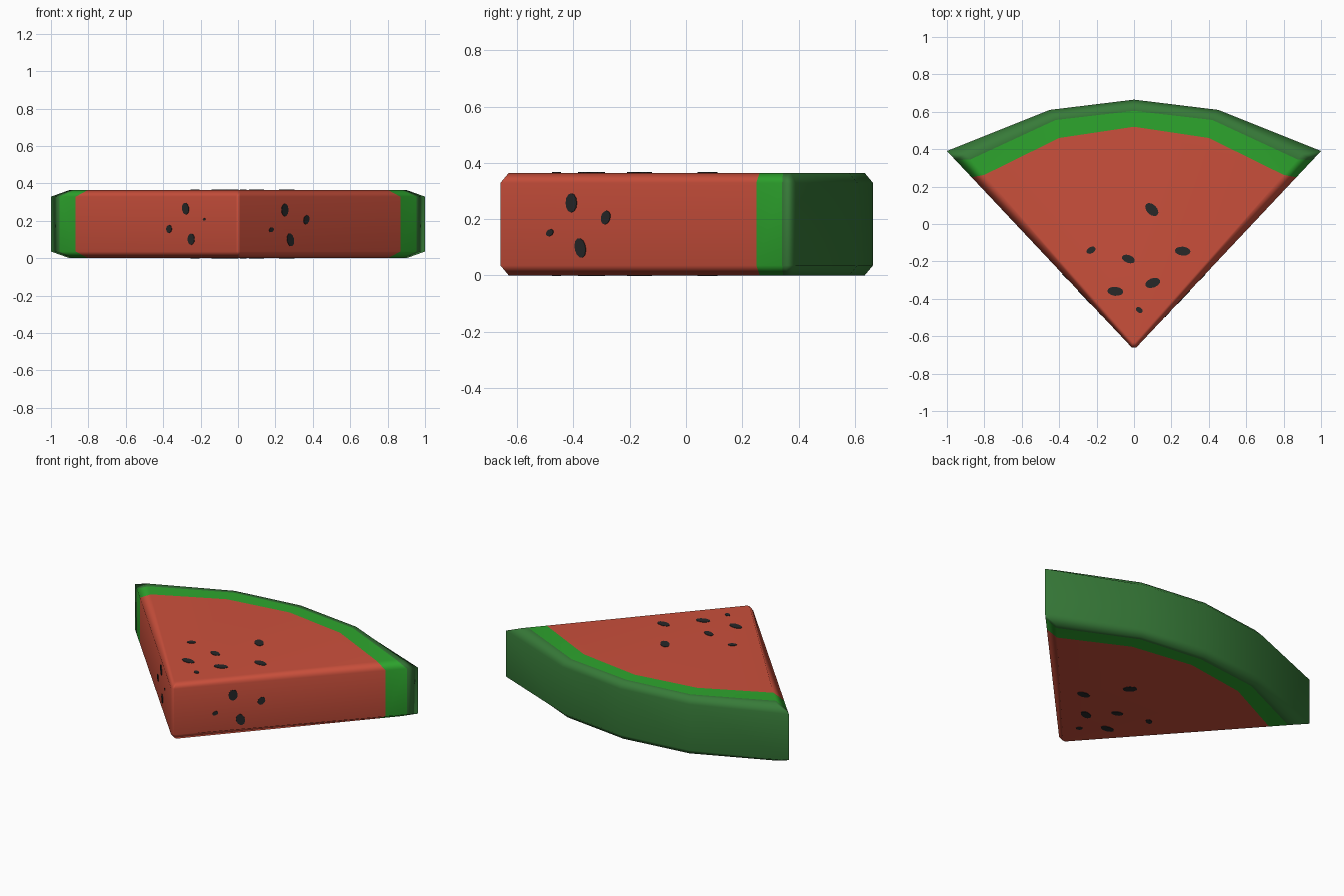
import bpy, bmesh, math
from mathutils import Vector, Matrix

if "Cube" in bpy.data.objects:
    bpy.data.objects.remove(bpy.data.objects["Cube"])


def material(name, color):
    m = bpy.data.materials.new(name)
    m.diffuse_color = (*color, 1)
    m.use_nodes = True
    m.node_tree.nodes["Principled BSDF"].inputs["Base Color"].default_value = m.diffuse_color
    return m


RED = material("red flesh", (0.60, 0.080, 0.045))
LIGHT = material("light green rind", (0.027, 0.38, 0.027))
DARK = material("dark green skin", (0.038, 0.195, 0.040))
SEED = material("black seed", (0.020, 0.021, 0.022))

H, BEVEL = 0.365, 0.036
TIP, CORNER = (0.012, -0.66), (1.0, 0.39)              # wall edge in plan
CAP_TIP, CAP_CORNER = (0.008, -0.63), (0.90, 0.373)    # bevelled edge of the caps


def on_line(a, b, y):
    """Point at height y on the plan line a-b."""
    return (a[0] + (b[0] - a[0]) * (y - a[1]) / (b[1] - a[1]), y)


def mirrored(half):
    """Centre-to-right points extended to a full left-to-right row."""
    return [(-x, y) for x, y in reversed(half) if x > 0] + half


# Plan rows, from skin to flesh
skin = mirrored([(0, 0.665), (0.45, 0.61), CORNER])
rim = mirrored([(0, 0.635), (0.43, 0.58), CAP_CORNER])
skin_end = mirrored([(0, 0.605), (0.42, 0.556), on_line(CAP_TIP, CAP_CORNER, 0.345)])
rind_end = mirrored([(0, 0.52), (0.40, 0.46), on_line(CAP_TIP, CAP_CORNER, 0.262)])
cap_tips = mirrored([CAP_TIP])
wall_tips = mirrored([TIP])
wall_rind = mirrored([on_line(TIP, CORNER, 0.25)])
wall_skin = mirrored([on_line(TIP, CORNER, 0.342)])

# Slice body
bm = bmesh.new()


def face(points, mat):
    f = bm.faces.new([bm.verts.new(p) for p in points])
    f.material_index = mat


def strip(a, za, b, zb, mat):
    """Quads between two plan rows at given heights."""
    for i in range(len(a) - 1):
        face([(*a[i], za), (*a[i + 1], za), (*b[i + 1], zb), (*b[i], zb)], mat)


low, high = BEVEL, H - BEVEL
for z_cap, z_wall in ((H, high), (0, low)):
    # Caps: skin bevel, skin band, light rind, flesh, tip bevel
    strip(skin, z_wall, rim, z_cap, 2)
    strip(rim, z_cap, skin_end, z_cap, 2)
    strip(skin_end, z_cap, rind_end, z_cap, 1)
    face([(*p, z_cap) for p in rind_end + cap_tips[::-1]], 0)
    strip(wall_tips, z_wall, cap_tips, z_cap, 0)
# Curved skin and blunt tip
strip(skin, low, skin, high, 2)
strip(wall_tips, low, wall_tips, high, 0)
# Cut sides with their bevels, split into flesh, rind and skin
for e in (0, -1):
    wall = [wall_tips[e], wall_rind[e], wall_skin[e], skin[e]]
    cap = [cap_tips[e], rind_end[e], skin_end[e], rim[e]]
    for i in range(3):
        strip(wall[i:i + 2], low, wall[i:i + 2], high, i)
        strip(wall[i:i + 2], high, cap[i:i + 2], H, i)
        strip(wall[i:i + 2], low, cap[i:i + 2], 0, i)
bmesh.ops.remove_doubles(bm, verts=bm.verts, dist=1e-5)
bmesh.ops.recalc_face_normals(bm, faces=bm.faces)


def finish(bm, name, mats):
    me = bpy.data.meshes.new(name)
    bm.to_mesh(me)
    bm.free()
    for m in mats:
        me.materials.append(m)
    ob = bpy.data.objects.new(name, me)
    bpy.context.collection.objects.link(ob)
    return ob


body = finish(bm, "melon_slice", [RED, LIGHT, DARK])
bpy.context.view_layer.objects.active = body
body.select_set(True)
bpy.ops.object.shade_smooth_by_angle(angle=math.radians(60))
wn = body.modifiers.new("Weighted normals", 'WEIGHTED_NORMAL')
wn.keep_sharp = True


# Seeds: thin oval plates laid on each surface
def seeds(name, origin, u, v, spots):
    u, v = Vector(u).normalized(), Vector(v)
    n = u.cross(v)
    frame = Matrix((u, v, n)).transposed().to_4x4()
    frame.translation = Vector(origin)
    bm = bmesh.new()
    for a, b, ra, rb, turn in spots:
        bmesh.ops.create_cone(
            bm, cap_ends=True, segments=12, radius1=1, radius2=1, depth=0.005,
            matrix=frame @ Matrix.Translation((a, b, 0))
            @ Matrix.Rotation(math.radians(turn), 4, 'Z')
            @ Matrix.Diagonal((ra, rb, 1, 1)))
    finish(bm, name, [SEED])


flat = [(0.095, 0.077, 0.042, 0.027, -45), (-0.23, -0.14, 0.026, 0.017, 30),
        (-0.03, -0.187, 0.036, 0.021, -20), (0.26, -0.145, 0.042, 0.024, -5),
        (-0.10, -0.36, 0.043, 0.024, -5), (0.10, -0.315, 0.042, 0.025, 20),
        (0.028, -0.46, 0.020, 0.014, -35)]
seeds("top_seeds", (0, 0, H), (1, 0, 0), (0, 1, 0), flat)
seeds("bottom_seeds", (0, 0, 0), (1, 0, 0), (0, -1, 0),
      [(x, -y, a, b, -t) for x, y, a, b, t in flat])

# Side seeds are measured along the wall from the tip
dx, dy = CORNER[0] - TIP[0], CORNER[1] - TIP[1]
k = math.hypot(dx, dy) / dx
right = [(0.25, 0.258, 0.027, 0.034, 0), (0.365, 0.206, 0.021, 0.026, -35),
         (0.178, 0.152, 0.018, 0.012, 20), (0.28, 0.098, 0.026, 0.036, 20)]
left = [(-0.28, 0.265, 0.026, 0.032, 20), (-0.18, 0.208, 0.010, 0.007, 0),
        (-0.368, 0.156, 0.021, 0.022, -35), (-0.25, 0.102, 0.027, 0.030, 0)]
seeds("right_seeds", (*TIP, 0), (dx, dy, 0), (0, 0, 1),
      [((x - TIP[0]) * k, z, a, b, t) for x, z, a, b, t in right])
seeds("left_seeds", (-TIP[0], TIP[1], 0), (dx, -dy, 0), (0, 0, 1),
      [((x + TIP[0]) * k, z, a, b, t) for x, z, a, b, t in left])
